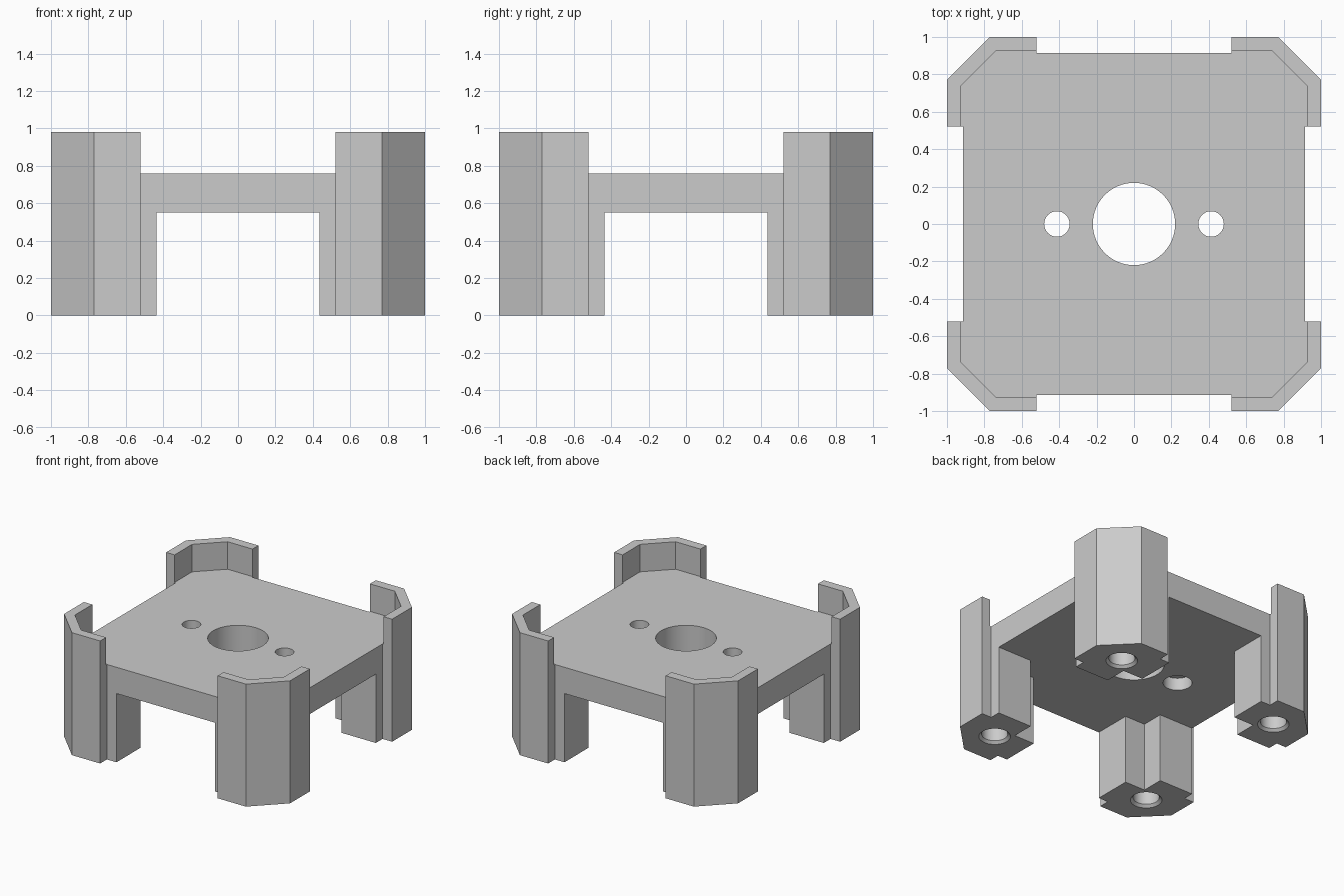
import bpy, bmesh, math

if "Cube" in bpy.data.objects:
    bpy.data.objects.remove(bpy.data.objects["Cube"])

grey = bpy.data.materials.new("light grey")
grey.diffuse_color = (0.6, 0.6, 0.6, 1)
grey.use_nodes = True
grey.node_tree.nodes["Principled BSDF"].inputs["Base Color"].default_value = grey.diffuse_color


def stack(name, rings):
    """Solid from matching rings of points, listed bottom to top."""
    bm = bmesh.new()
    loops = [[bm.verts.new(p) for p in ring] for ring in rings]
    n = len(loops[0])
    bm.faces.new(loops[0][::-1])
    bm.faces.new(loops[-1])
    for low, high in zip(loops, loops[1:]):
        for i in range(n):
            j = (i + 1) % n
            bm.faces.new((low[i], low[j], high[j], high[i]))
    bmesh.ops.recalc_face_normals(bm, faces=bm.faces)
    mesh = bpy.data.meshes.new(name)
    bm.to_mesh(mesh)
    bm.free()
    mesh.materials.append(grey)
    obj = bpy.data.objects.new(name, mesh)
    bpy.context.collection.objects.link(obj)
    return obj


def prism(name, corner, z0, z1):
    """Extrude a one-corner outline repeated four times around the centre."""
    pts, quarter = [], list(corner)
    for _ in range(4):
        pts += quarter
        quarter = [(-y, x) for x, y in quarter]
    return stack(name, [[(x, y, z) for x, y in pts] for z in (z0, z1)])


def bore(name, x, y, profile, sides=48):
    """Round cutter from (radius, z) steps."""
    angles = [2 * math.pi * i / sides for i in range(sides)]
    return stack(name, [[(x + r * math.cos(a), y + r * math.sin(a), z)
                         for a in angles] for r, z in profile])


# Full-height block with chamfered corner brackets
E, B, C = 0.915, 0.52, 0.77
body = prism("mounting_stand", [(E, B), (1, B), (1, C), (C, 1), (B, 1), (B, E)], 0, 0.98)

# Space above the plate, leaving the corner lips
cutters = [prism("upper_recess", [(0.925, 0.74), (0.74, 0.925)], 0.76, 1.1)]

# Space below the plate, leaving four legs notched at their inner corners
G, N = 0.435, 0.613
cutters.append(prism("lower_recess", [(1.2, G), (N, G), (N, N), (G, N), (G, 1.2)], -0.1, 0.55))

# Centre hole and counterbored side holes
cutters.append(bore("centre_hole", 0, 0, [(0.22, 0.4), (0.22, 0.9)], 64))
for s in (-1, 1):
    cutters.append(bore("side_hole", s * 0.412, 0,
                        [(0.105, 0.4), (0.105, 0.65), (0.068, 0.65), (0.068, 0.9)]))

# Countersunk blind holes in the feet
for sx in (-1, 1):
    for sy in (-1, 1):
        cutters.append(bore("foot_hole", sx * 0.717, sy * 0.717,
                            [(0.135, -0.02), (0.095, 0.02), (0.095, 0.5)]))

# Apply the cuts and remove the cutters
bpy.context.view_layer.objects.active = body
body.select_set(True)
for cutter in cutters:
    cutter.hide_render = True
    mod = body.modifiers.new("cut", 'BOOLEAN')
    mod.operation = 'DIFFERENCE'
    mod.solver = 'EXACT'
    mod.object = cutter
    bpy.ops.object.modifier_apply(modifier=mod.name)
    bpy.data.objects.remove(cutter)

bpy.ops.object.shade_smooth_by_angle(angle=math.radians(30))
